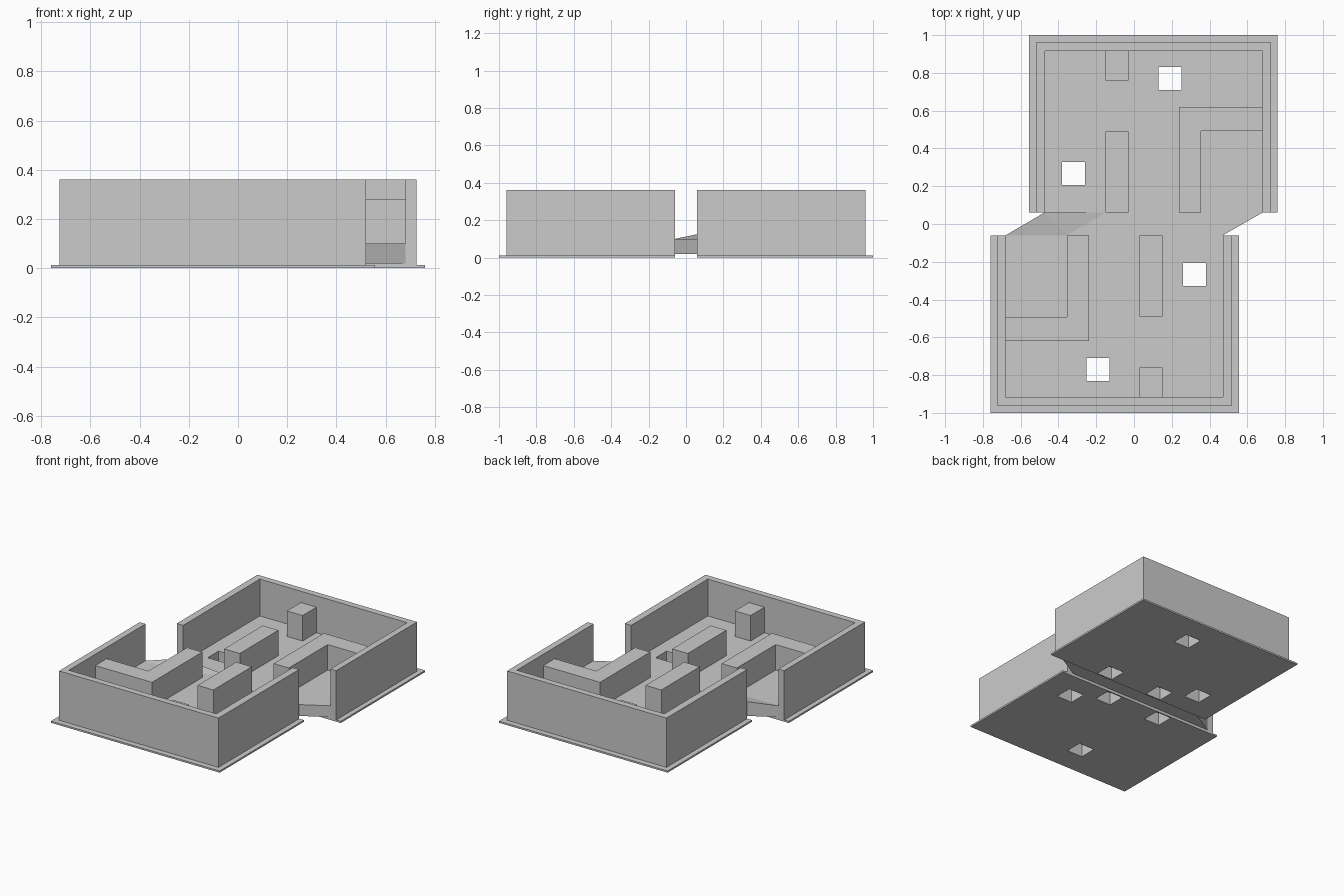
import bpy, bmesh

if "Cube" in bpy.data.objects:
    bpy.data.objects.remove(bpy.data.objects["Cube"])

G = 0.06          # half gap between the two trays
FLOOR, TOP, BLOCK = 0.1, 0.36, 0.28


def mesh_object(name, bm):
    bmesh.ops.recalc_face_normals(bm, faces=bm.faces)
    me = bpy.data.meshes.new(name)
    bm.to_mesh(me)
    bm.free()
    ob = bpy.data.objects.new(name, me)
    bpy.context.collection.objects.link(ob)
    return ob


def add_prism(bm, pts, z0, z1):
    face = bm.faces.new([bm.verts.new((x, y, z0)) for x, y in pts])
    up = bmesh.ops.extrude_face_region(bm, geom=[face], use_keep_orig=True)
    for v in up["geom"]:
        if isinstance(v, bmesh.types.BMVert):
            v.co.z = z1


def prism(name, pts, z0, z1, s=1):
    bm = bmesh.new()
    add_prism(bm, [(s * x, s * y) for x, y in pts], z0, z1)
    return mesh_object(name, bm)


def rect(x0, x1, y0, y1):
    return [(x0, y0), (x1, y0), (x1, y1), (x0, y1)]


def cut(ob, cutter):
    m = ob.modifiers.new("holes", "BOOLEAN")
    m.operation, m.solver, m.object = "DIFFERENCE", "EXACT", cutter


# The back tray is the front tray turned half a turn (s = -1)
for side, s in (("front", 1), ("back", -1)):
    # square floor holes: two go through, two are blind sockets below
    bm = bmesh.new()
    for x, y, h in ((0.32, -0.267, 0.2), (-0.19, -0.77, 0.2),
                    (0.105, -0.13, 0.09), (-0.31, -0.13, 0.09)):
        add_prism(bm, [(s * a, s * b) for a, b in
                       rect(x - .061, x + .061, y - .061, y + .061)], -0.1, h)
    cutter = mesh_object(side + "_hole_cutter", bm)
    cutter.hide_render = True
    cutter.hide_set(True)
    cutter.display_type = "WIRE"

    # base plate and raised floor
    cut(prism(side + "_base_plate", rect(-0.76, 0.557, -1, -G), 0, 0.012, s), cutter)
    cut(prism(side + "_floor", rect(-0.68, 0.47, -0.915, -G), 0.012, FLOOR, s), cutter)

    # three-sided outer wall
    prism(side + "_wall", [(-0.725, -G), (-0.725, -0.96), (0.52, -0.96), (0.52, -G),
                           (0.47, -G), (0.47, -0.915), (-0.68, -0.915), (-0.68, -G)],
          0.012, TOP, s)

    # inner partitions
    prism(side + "_corner_block", [(-0.68, -0.62), (-0.237, -0.62), (-0.237, -G),
                                   (-0.355, -G), (-0.355, -0.493), (-0.68, -0.493)],
          FLOOR, BLOCK, s)
    prism(side + "_long_block", rect(0.028, 0.15, -0.49, -G), FLOOR, BLOCK, s)
    prism(side + "_pillar", rect(0.028, 0.15, -0.915, -0.76), FLOOR, BLOCK, s)

# slanted bridge joining both floors
prism("bridge", [(-0.68, -G), (0.47, -G), (0.68, G), (-0.47, G)], 0.02, FLOOR)

# low warped ramp on the left lane of the bridge
bm = bmesh.new()
a, b, c, d, e = [bm.verts.new(p) for p in (
    (-0.68, -G, FLOOR), (-0.355, -G, FLOOR), (-0.15, G, FLOOR),
    (-0.475, G, FLOOR), (-0.475, G, 0.125))]
for f in ((a, b, e), (b, c, e), (a, e, d), (d, e, c), (a, d, c, b)):
    bm.faces.new(f)
mesh_object("bridge_ramp", bm)
